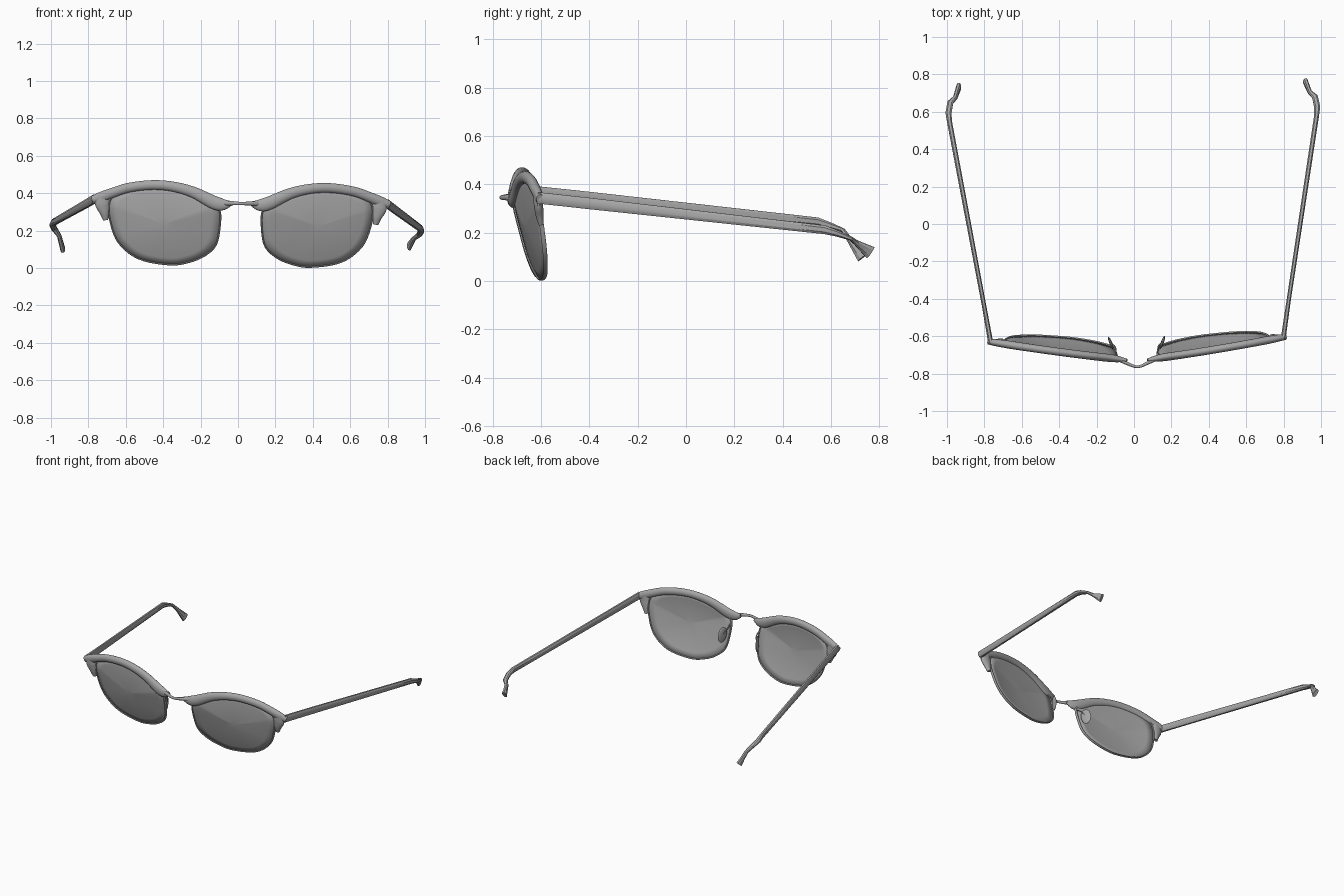
import bpy, bmesh, math
from mathutils import Vector, Matrix

if "Cube" in bpy.data.objects:
    bpy.data.objects.remove(bpy.data.objects["Cube"])

# whole model sits slightly turned and tilted
POSE = Matrix.Rotation(0.016, 4, 'Z') @ Matrix.Rotation(0.017, 4, 'Y')

DARK = bpy.data.materials.new("dark_grey")
DARK.diffuse_color = (0.38, 0.38, 0.38, 1)
DARK.use_nodes = True
DARK.node_tree.nodes["Principled BSDF"].inputs["Base Color"].default_value = DARK.diffuse_color


def finish(name, bm, angle=40):
    bmesh.ops.recalc_face_normals(bm, faces=bm.faces)
    bm.transform(POSE)
    me = bpy.data.meshes.new(name)
    bm.to_mesh(me)
    bm.free()
    me.materials.append(DARK)
    ob = bpy.data.objects.new(name, me)
    bpy.context.collection.objects.link(ob)
    bpy.ops.object.select_all(action='DESELECT')
    ob.select_set(True)
    bpy.context.view_layer.objects.active = ob
    bpy.ops.object.shade_smooth_by_angle(angle=math.radians(angle))
    return ob


def spline(pts, n=6, closed=False):
    """Catmull-Rom curve through points of any dimension."""
    pts = [Vector(p) for p in pts]
    c = len(pts)
    get = (lambda i: pts[i % c]) if closed else (lambda i: pts[min(max(i, 0), c - 1)])
    out = []
    for i in range(c if closed else c - 1):
        a, b, d, e = (get(i + k) for k in (-1, 0, 1, 2))
        for k in range(n):
            t = k / n
            out.append(0.5 * (2 * b + (d - a) * t + (2 * a - 5 * b + 4 * d - e) * t * t
                              + (3 * b - a - 3 * d + e) * t ** 3))
    return out if closed else out + [pts[-1]]


def loft(name, path, sizes, ref, sides=12, closed=False, power=1.0, angle=40):
    """Sweep a (super)ellipse: sizes = half width along ref, half width across."""
    bm = bmesh.new()
    rings, n = [], len(path)
    for i, p in enumerate(path):
        if closed:
            t = path[(i + 1) % n] - path[i - 1]
        else:
            t = path[min(i + 1, n - 1)] - path[max(i - 1, 0)]
        t.normalize()
        u = (ref - t * ref.dot(t)).normalized()
        v = t.cross(u)
        ring = []
        for k in range(sides):
            a = 2 * math.pi * (k + 0.5) / sides
            c, s = math.cos(a), math.sin(a)
            c = math.copysign(abs(c) ** power, c)
            s = math.copysign(abs(s) ** power, s)
            ring.append(bm.verts.new(p + u * c * sizes[i][0] + v * s * sizes[i][1]))
        rings.append(ring)
    for i in range(n if closed else n - 1):
        a, b = rings[i], rings[(i + 1) % n]
        for k in range(sides):
            m = (k + 1) % sides
            bm.faces.new((a[k], a[m], b[m], b[k]))
    if not closed:
        bm.faces.new(rings[0])
        bm.faces.new(rings[-1])
    return finish(name, bm, angle)


def front_y(x, z):
    """Surface that lenses and brow bars follow: upright on top, swept back below."""
    slope = 0.265 - 0.13 * x if z < 0.33 else 0.05
    return -0.62 + 0.153 * (x - 0.72) + slope * (0.33 - z)


OUTLINE = [(.113, .30), (.115, .19), (.135, .115), (.19, .063), (.27, .028), (.375, .012),
           (.54, .041), (.65, .125), (.697, .24), (.705, .33), (.67, .385), (.58, .42),
           (.48, .432), (.37, .425), (.26, .395), (.16, .35)]
# brow bar: x, z, half depth, half height
BROW = [(.055, .345, .008, .013), (.10, .338, .017, .032), (.15, .350, .021, .036),
        (.26, .402, .021, .030), (.37, .430, .021, .027), (.48, .436, .021, .026),
        (.60, .420, .021, .026), (.69, .390, .021, .027), (.75, .366, .019, .028),
        (.795, .352, .016, .020)]
WING = [(.742, .375, .018, .036), (.740, .33, .019, .040), (.729, .285, .017, .026),
        (.722, .245, .010, .014)]
# temple arm: x, y, z, half thickness, half height
TEMPLE = [(.782, -.625, .357, .014, .025), (.815, -.42, .335, .012, .025),
          (.981, .56, .228, .014, .019), (.986, .61, .213, .017, .014),
          (.975, .665, .193, .017, .009), (.948, .690, .165, .012, .012),
          (.926, .748, .108, .013, .029)]
Y, X = Vector((0, 1, 0)), Vector((1, 0, 0))

for s, side in ((-1, "left"), (1, "right")):
    edge = spline(OUTLINE, 5, True)
    mid = Vector((.41, .23))

    # domed lens
    bm = bmesh.new()
    rings, levels = [], 6
    for j in range(1, levels + 1):
        r = j / levels
        ring = []
        for e in edge:
            # blend the rim's depth toward the middle so the dome stays smooth
            x, z = mid + (e - mid) * r
            y = front_y(*mid) * (1 - r) + front_y(*e) * r - 0.022 * (1 - r * r)
            ring.append(bm.verts.new((s * x, y, z)))
        rings.append(ring)
    hub = bm.verts.new((s * mid.x, front_y(*mid) - 0.022, mid.y))
    n = len(edge)
    for k in range(n):
        m = (k + 1) % n
        bm.faces.new((hub, rings[0][k], rings[0][m]))
        for a, b in zip(rings, rings[1:]):
            bm.faces.new((a[k], a[m], b[m], b[k]))
    lens = finish(side + "_lens", bm)
    sol = lens.modifiers.new("thickness", 'SOLIDIFY')
    sol.thickness, sol.offset = 0.008, 0

    # thin wire rim
    path = [Vector((s * e.x, front_y(*e), e.y)) for e in edge]
    loft(side + "_rim", path, [(.010, .005)] * n, Y, 8, True)

    # brow bar and its outer wing
    for name, prof in (("_brow_bar", BROW), ("_brow_wing", WING)):
        pts = spline(prof, 6)
        path = [Vector((s * p[0], front_y(p[0], p[1]) - 0.006, p[1])) for p in pts]
        loft(side + name, path, [(p[2], p[3]) for p in pts], Y, 16)

    # temple arm with bent tip
    path = [Vector((s * p[0], p[1], p[2])) for p in TEMPLE]
    path[-1].z += 0.025 * s
    path[-2].z += 0.008 * s
    loft(side + "_temple", path, [p[3:] for p in TEMPLE], X, 8, power=0.8, angle=30)

    # nose pad
    bm = bmesh.new()
    bmesh.ops.create_uvsphere(bm, u_segments=16, v_segments=10, radius=1)
    bm.transform(Matrix.Translation((s * .138, -.635, .225))
                 @ Matrix.Rotation(-0.35 * s, 4, 'Z') @ Matrix.Rotation(0.2, 4, 'X')
                 @ Matrix.Diagonal((.008, .036, .055, 1)))
    finish(side + "_nose_pad", bm)

    # nose pad arm
    pts = spline([(s * .115, -.705, .29), (s * .112, -.68, .28),
                  (s * .116, -.655, .26), (s * .134, -.637, .23)], 4)
    loft(side + "_pad_arm", pts, [(.004, .004)] * len(pts), Vector((1, 0, .1)), 6)

# bridge
pts = spline([(-.10, -.722, .345, .014), (-.06, -.742, .346, .012), (0, -.764, .345, .009),
              (.06, -.742, .346, .012), (.10, -.722, .345, .014)], 5)
loft("bridge", [Vector(p[:3]) for p in pts], [(p[3] * .8, p[3]) for p in pts], Y, 12)
